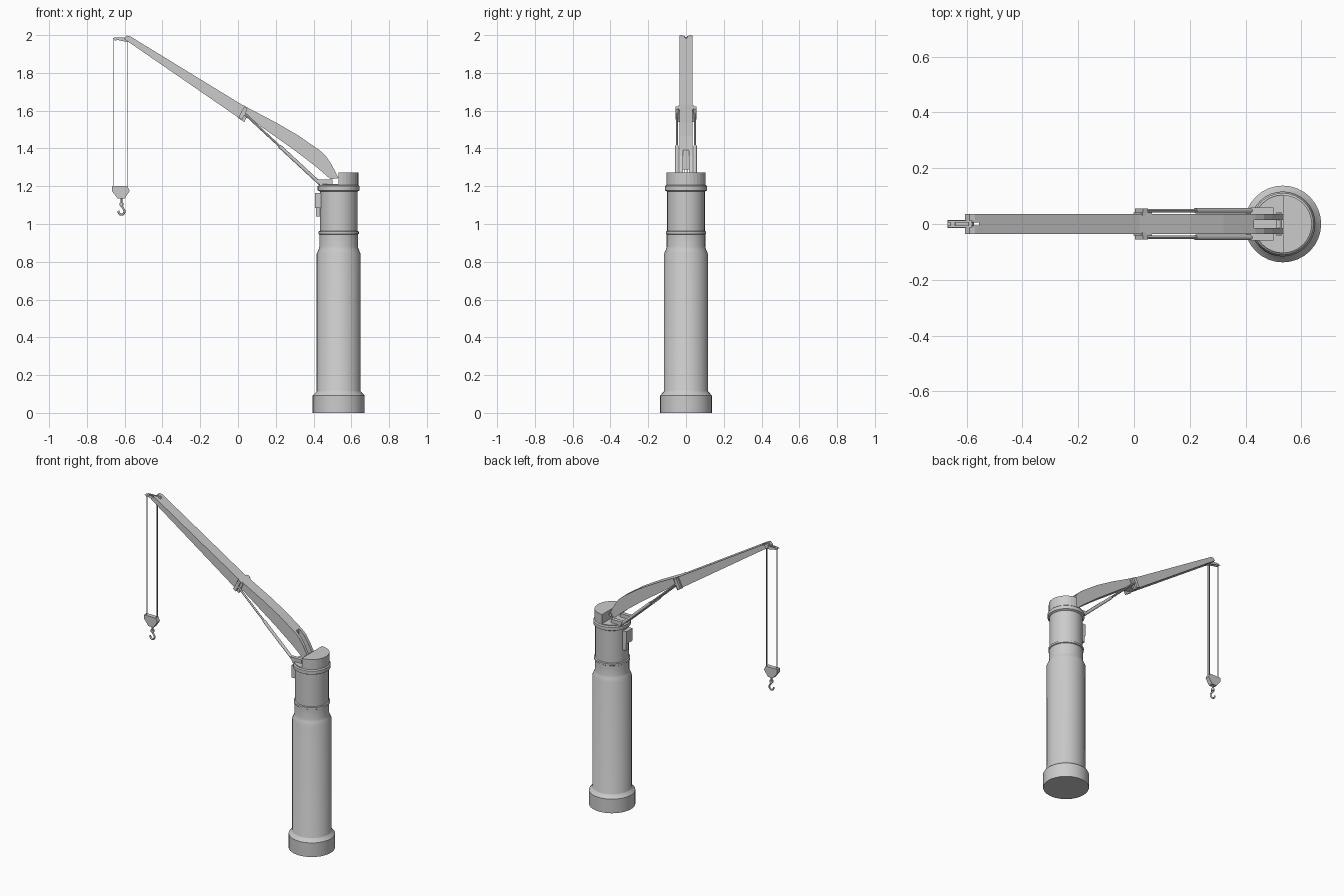
import bpy, bmesh, math
from mathutils import Vector

if "Cube" in bpy.data.objects:
    bpy.data.objects.remove(bpy.data.objects["Cube"])

CX = 0.533  # column axis


def finish(name, bm, smooth=False):
    bmesh.ops.recalc_face_normals(bm, faces=bm.faces)
    me = bpy.data.meshes.new(name)
    bm.to_mesh(me)
    bm.free()
    ob = bpy.data.objects.new(name, me)
    bpy.context.collection.objects.link(ob)
    if smooth:
        bpy.ops.object.select_all(action='DESELECT')
        bpy.context.view_layer.objects.active = ob
        ob.select_set(True)
        bpy.ops.object.shade_smooth_by_angle(angle=math.radians(30))
    return ob


def extrude(name, pts, vec):
    bm = bmesh.new()
    f = bm.faces.new([bm.verts.new(p) for p in pts])
    r = bmesh.ops.extrude_face_region(bm, geom=[f], use_keep_orig=True)
    verts = [v for v in r['geom'] if isinstance(v, bmesh.types.BMVert)]
    bmesh.ops.translate(bm, verts=verts, vec=vec)
    return finish(name, bm)


def prism(name, xz, y0, y1):
    return extrude(name, [(x, y0, z) for x, z in xz], (0, y1 - y0, 0))


def box(name, x0, x1, y0, y1, z0, z1):
    return prism(name, [(x0, z0), (x1, z0), (x1, z1), (x0, z1)], y0, y1)


def rod(name, a, b, r, n=12):
    a, b = Vector(a), Vector(b)
    bm = bmesh.new()
    bmesh.ops.create_cone(bm, cap_ends=True, segments=n, radius1=r, radius2=r, depth=(b - a).length)
    ob = finish(name, bm, True)
    ob.location = (a + b) / 2
    ob.rotation_euler = (b - a).to_track_quat('Z', 'Y').to_euler()
    return ob


def lathe(name, prof, n=32):
    bm = bmesh.new()
    rings = [[bm.verts.new((CX + r * math.cos(2 * math.pi * i / n), r * math.sin(2 * math.pi * i / n), z))
              for i in range(n)] for r, z in prof]
    for a, b in zip(rings, rings[1:]):
        for i in range(n):
            bm.faces.new((a[i], a[(i + 1) % n], b[(i + 1) % n], b[i]))
    bm.faces.new(rings[0])
    bm.faces.new(rings[-1])
    return finish(name, bm, True)


def cut(ob, cutter):
    m = ob.modifiers.new("slot", 'BOOLEAN')
    m.operation = 'DIFFERENCE'
    m.solver = 'EXACT'
    m.object = cutter
    cutter.hide_render = True
    cutter.hide_set(True)


# Column with stepped base, collar rings and shoulder
lathe("column", [(.1375, 0), (.1375, .092), (.118, .112), (.1165, .115), (.1165, .842), (.106, .865),
                 (.102, .88), (.102, .945), (.107, .948), (.107, .96), (.1, .963), (.1, 1.172),
                 (.111, 1.178), (.111, 1.2), (.104, 1.206), (.104, 1.212)])

# Half-round housing at the column top
arc = [(CX + .104 * math.cos(t), .104 * math.sin(t), 1.21)
       for t in [math.radians(-90 + 180 * i / 16) for i in range(17)]]
extrude("top_housing", arc, (0, 0, .062))

# Pivot seat and strut feet
for s in (-1, 1):
    prism("strut_foot", [(.418, 1.235), (.437, 1.2), (.5, 1.2), (.5, 1.235)], s * .036, s * .06)
rod("boom_pivot_pin", (.518, -.042, 1.25), (.518, .042, 1.25), .01)

# Control box on the column
box("control_box", .407, .445, -.03, .03, 1.085, 1.165)
box("control_box_duct", .412, .445, .002, .03, 1.04, 1.09)

# Boom, forked at both ends
boom = prism("boom", [(-.605, 1.98), (-.59, 1.998), (-.57, 1.993), (.02, 1.632), (.2, 1.538), (.32, 1.468),
                      (.435, 1.388), (.465, 1.36), (.495, 1.315), (.533, 1.243), (.49, 1.237),
                      (.42, 1.298), (.3, 1.39), (.06, 1.56), (0, 1.565), (-.58, 1.964)], -.035, .035)
cut(boom, box("fork_cutter", .43, .6, -.015, .015, 1.1, 1.5))
cut(boom, box("tip_cutter", -.7, -.555, -.013, .013, 1.9, 2.1))

# Collar lugs on the boom, and the lifting struts under it
for s in (-1, 1):
    bm_pts = [(-.002, 1.562), (.03, 1.628), (.065, 1.606), (.034, 1.54)]
    prism("boom_collar", bm_pts, s * .03, s * .042)
    prism("boom_collar_lug", [(.003, 1.565), (.033, 1.622), (.05, 1.61), (.022, 1.552)], s * .04, s * .056)
    y = s * .048
    rod("strut_sleeve", (.436, y, 1.212), (.22, y, 1.412), .0095)
    rod("strut_rod", (.23, y, 1.403), (.032, y, 1.586), .006)

# Jib head cheek plates with sheaves between
for s in (-1, 1):
    prism("head_plate", [(-.667, 1.982), (-.65, 1.988), (-.6, 1.988), (-.58, 1.996), (-.545, 1.976),
                         (-.58, 1.964), (-.61, 1.968)], s * .006, s * .012)
for x, z in ((-.648, 1.98), (-.585, 1.98)):
    rod("sheave", (x, -.007, z), (x, .007, z), .009, 16)

# Paired hoist cables
for x in (-.657, -.586):
    for y in (-.007, .007):
        rod("cable", (x, y, 1.19), (x, y, 1.982), .0018, 6)

# Hook block
prism("hook_block", [(-.668, 1.2), (-.585, 1.2), (-.573, 1.175), (-.6, 1.135), (-.637, 1.135), (-.668, 1.175)],
      -.014, .014)

# Hook: swivel, shank and curved hook
HX = -.617
rod("hook_swivel", (HX, 0, 1.098), (HX, 0, 1.112), .011)
rod("hook_shank", (HX, 0, 1.09), (HX, 0, 1.14), .005)
cu = bpy.data.curves.new("hook", 'CURVE')
cu.dimensions = '3D'
cu.bevel_depth = .0055
cu.bevel_resolution = 2
cu.use_fill_caps = True
path = [(HX, 1.1), (HX, 1.088)] + [(HX + .017 * math.cos(t), 1.066 + .018 * math.sin(t))
        for t in [math.radians(70 + 29 * i) for i in range(0, 11)]][1:]
path = [(HX, 1.1)] + [(HX + .016 * math.cos(math.radians(a)), 1.067 + .018 * math.sin(math.radians(a)))
                      for a in range(60, -215, -25)]
sp = cu.splines.new('POLY')
sp.points.add(len(path) - 1)
for p, (x, z) in zip(sp.points, path):
    p.co = (x, 0, z, 1)
bpy.context.collection.objects.link(bpy.data.objects.new("hook", cu))
